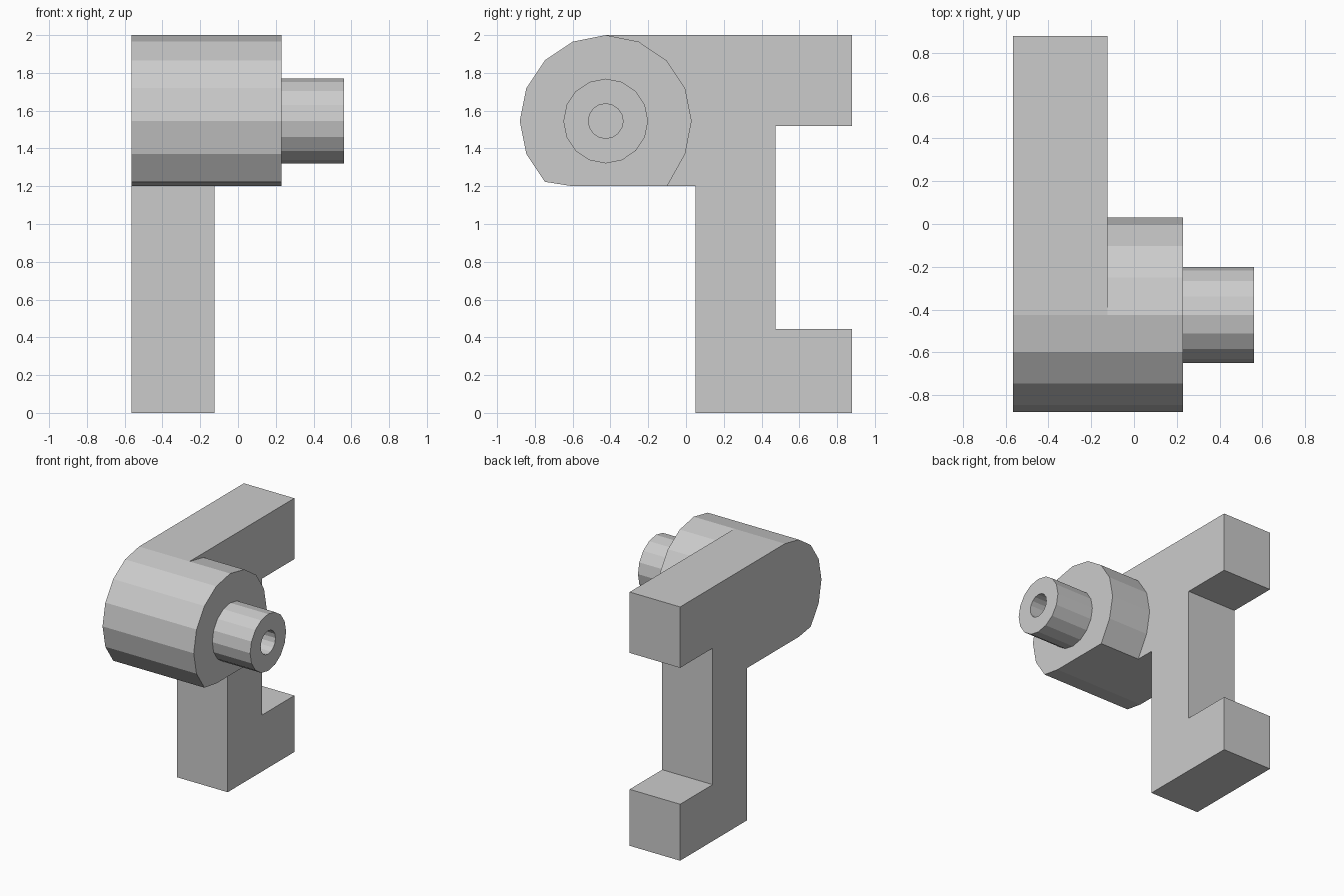
import bpy, bmesh, math

cube = bpy.data.objects.get("Cube")
if cube:
    bpy.data.objects.remove(cube, do_unlink=True)

grey = bpy.data.materials.new("plain grey")
grey.use_nodes = True
colour = (0.6, 0.6, 0.6, 1)
grey.diffuse_color = colour
grey.node_tree.nodes["Principled BSDF"].inputs["Base Color"].default_value = colour

AXIS_Y, AXIS_Z = -0.425, 1.545   # shared axis of boss, spigot and bore
SIDES = 16
UNDERSIDE = 1.2
X_LEFT, X_PLATE, X_BOSS, X_TIP = -0.565, -0.125, 0.23, 0.56


def circle(radius, floor=0.0, first=0, count=SIDES):
    """Points (y, z) round the axis, flattened below the floor height."""
    pts = []
    for i in range(first, first + count):
        a = math.tau * i / SIDES
        pts.append((AXIS_Y + radius * math.cos(a),
                    max(floor, AXIS_Z + radius * math.sin(a))))
    return pts


def loft(name, sections, cap_start=True):
    """Join (x, profile) sections in order and cap the ends."""
    bm = bmesh.new()
    rings = [[bm.verts.new((x, y, z)) for y, z in profile] for x, profile in sections]
    for a, b in zip(rings, rings[1:]):
        for i in range(len(a)):
            j = (i + 1) % len(a)
            bm.faces.new((a[i], a[j], b[j], b[i]))
    if cap_start:
        bm.faces.new(rings[0][::-1])
    bm.faces.new(rings[-1])
    mesh = bpy.data.meshes.new(name)
    bm.to_mesh(mesh)
    bm.free()
    mesh.materials.append(grey)
    obj = bpy.data.objects.new(name, mesh)
    bpy.context.collection.objects.link(obj)
    return obj


# C-shaped bracket with a rounded head
head_arc = circle(0.455, UNDERSIDE, first=4, count=8)
bracket_outline = [(0.05, 0), (0.88, 0), (0.88, 0.445), (0.475, 0.445),
                   (0.475, 1.52), (0.88, 1.52), (0.88, 2.0)]
bracket_outline += head_arc + [(-0.6, UNDERSIDE), (0.05, UNDERSIDE)]
loft("bracket", [(X_LEFT, bracket_outline), (X_PLATE, bracket_outline)])

# Boss on the side of the head, flattened underneath
boss_outline = circle(0.455, UNDERSIDE)
boss_outline[14] = (-0.1, UNDERSIDE)
loft("boss", [(X_PLATE, boss_outline), (X_BOSS, boss_outline)], cap_start=False)

# Spigot with a blind bore
outer, bore = circle(0.224), circle(0.092)
loft("spigot", [(X_BOSS, outer), (X_TIP, outer), (X_TIP, bore), (X_BOSS + 0.01, bore)],
     cap_start=False)
